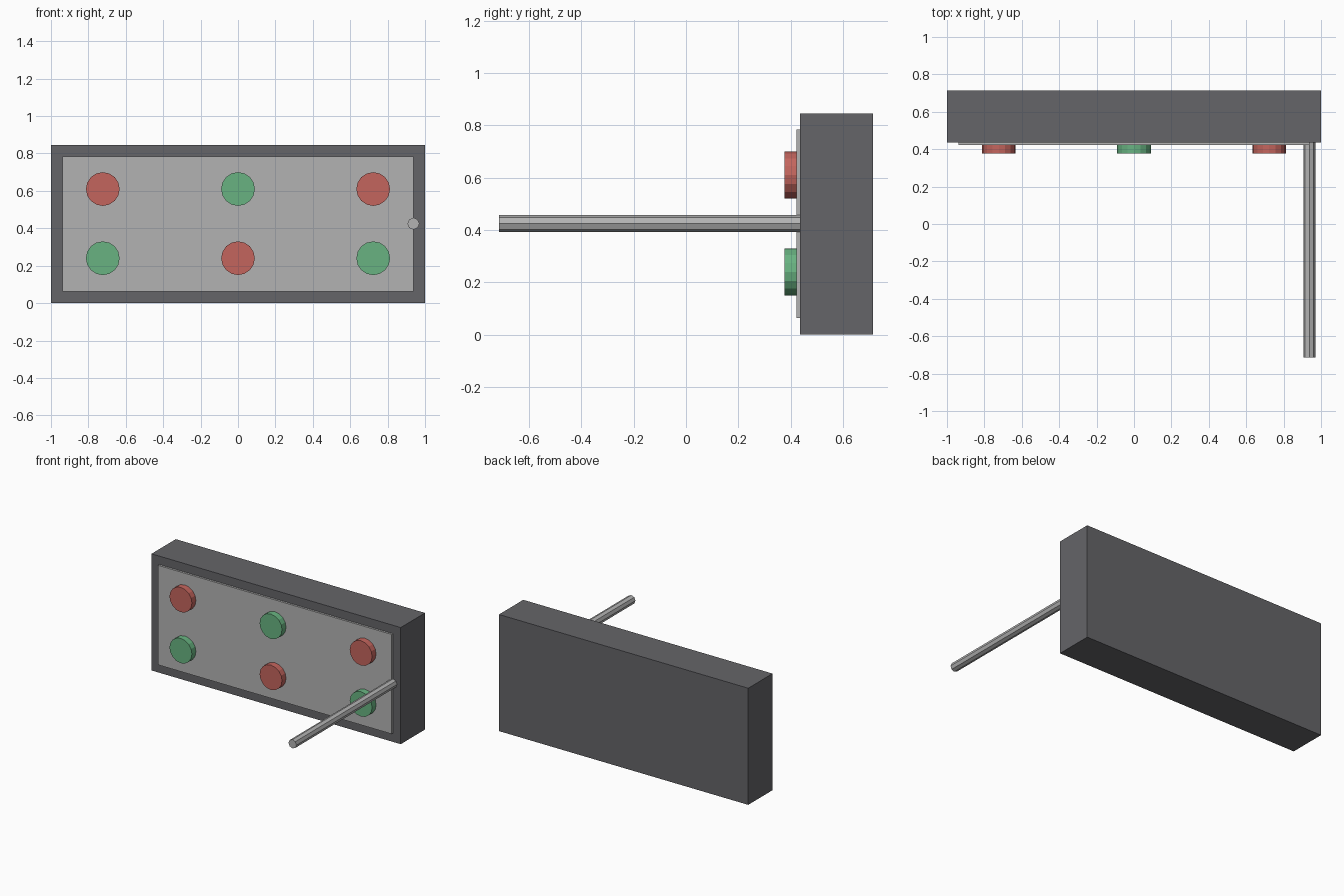
import bpy
from math import pi

if "Cube" in bpy.data.objects:
    bpy.data.objects.remove(bpy.data.objects["Cube"])


def box(name, x, y, z):
    """Box from (min, max) ranges along each axis."""
    bpy.ops.mesh.primitive_cube_add(size=1, location=[(a + b) / 2 for a, b in (x, y, z)])
    ob = bpy.context.object
    ob.name = name
    ob.scale = [b - a for a, b in (x, y, z)]
    bpy.ops.object.transform_apply(location=False, rotation=False, scale=True)
    return ob


def rod(name, x, z, y0, y1, radius, sides):
    """Cylinder lying along y."""
    bpy.ops.mesh.primitive_cylinder_add(vertices=sides, radius=radius, depth=y1 - y0,
                                        location=(x, (y0 + y1) / 2, z), rotation=(pi / 2, 0, 0))
    ob = bpy.context.object
    ob.name = name
    return ob


def material(name, color):
    m = bpy.data.materials.new(name)
    m.diffuse_color = (*color, 1)
    m.use_nodes = True
    m.node_tree.nodes["Principled BSDF"].inputs["Base Color"].default_value = m.diffuse_color
    return m


dark = material("dark_casing", (0.13, 0.13, 0.14))
light = material("light_metal", (0.45, 0.45, 0.45))
red = material("red_button", (0.55, 0.13, 0.11))
green = material("green_button", (0.14, 0.45, 0.22))

# Casing and raised front plate
casing = box("casing", (-1, 1), (0.437, 0.715), (0, 0.846))
casing.data.materials.append(dark)
plate = box("front_plate", (-0.938, 0.938), (0.422, 0.45), (0.063, 0.785))
plate.data.materials.append(light)

# Two rows of buttons with alternating colours
for row, z in enumerate((0.24, 0.61)):
    for col, x in enumerate((-0.723, 0, 0.723)):
        b = rod(f"button_{row}_{col}", x, z, 0.376, 0.43, 0.09, 16)
        b.data.materials.append(green if (row + col) % 2 == 0 else red)

# Long antenna pointing forward
antenna = rod("antenna", 0.938, 0.425, -0.715, 0.445, 0.032, 8)
antenna.data.materials.append(light)
